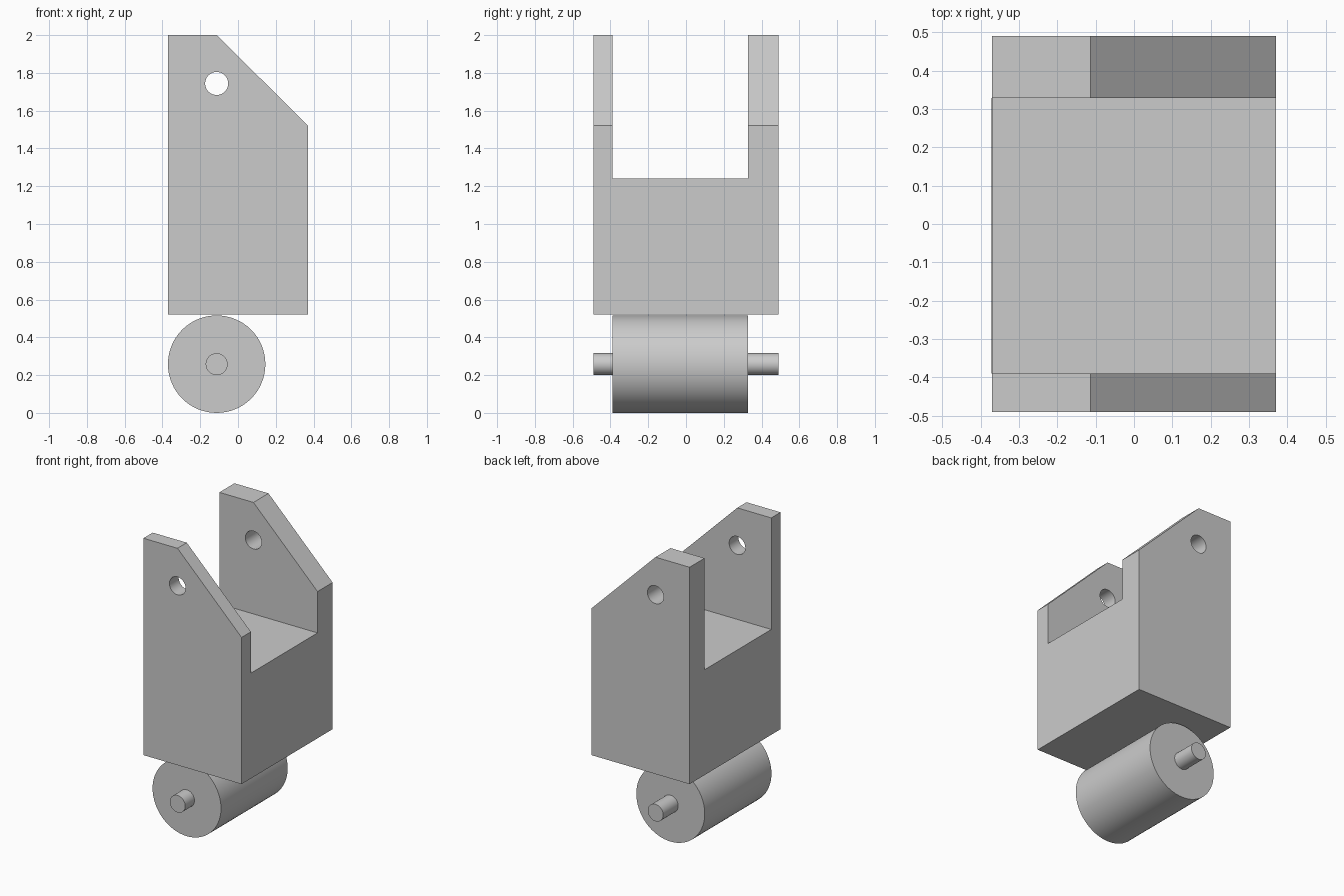
import bpy, bmesh
from math import radians, tau
from mathutils import Vector, Matrix

if "Cube" in bpy.data.objects:
    bpy.data.objects.remove(bpy.data.objects["Cube"])

AXLE_X = -0.113                 # shared x of hole and roller axis
Y0, Y1 = -0.49, 0.49            # outer sides
S0, S1 = -0.39, 0.328           # slot sides / roller ends


def finish(name, bm):
    bmesh.ops.recalc_face_normals(bm, faces=bm.faces)
    mesh = bpy.data.meshes.new(name)
    bm.to_mesh(mesh)
    bm.free()
    obj = bpy.data.objects.new(name, mesh)
    bpy.context.collection.objects.link(obj)
    return obj


def extrude_y(name, profile, y0, y1):
    """Solid from an (x, z) outline pushed along y."""
    bm = bmesh.new()
    face = bm.faces.new([bm.verts.new((x, y0, z)) for x, z in profile])
    new = bmesh.ops.extrude_face_region(bm, geom=[face])["geom"]
    bmesh.ops.translate(bm, vec=(0, y1 - y0, 0),
                        verts=[v for v in new if isinstance(v, bmesh.types.BMVert)])
    return finish(name, bm)


def lathe_y(name, profile, x, z, steps=64):
    """Solid from an (radius, y) outline turned about the y axis."""
    bm = bmesh.new()
    verts = [bm.verts.new((r, y, 0)) for r, y in profile]
    edges = [bm.edges.new(pair) for pair in zip(verts, verts[1:])]
    bmesh.ops.spin(bm, geom=verts + edges, cent=(0, 0, 0), axis=(0, 1, 0),
                   angle=tau, steps=steps, use_merge=True)
    bmesh.ops.remove_doubles(bm, verts=bm.verts, dist=1e-4)
    bmesh.ops.translate(bm, vec=(x, 0, z), verts=bm.verts)
    return finish(name, bm)


def activate(obj):
    bpy.ops.object.select_all(action='DESELECT')
    obj.select_set(True)
    bpy.context.view_layer.objects.active = obj


def cut(obj, cutter):
    mod = obj.modifiers.new("cut", 'BOOLEAN')
    mod.operation, mod.solver, mod.object = 'DIFFERENCE', 'EXACT', cutter
    activate(obj)
    bpy.ops.object.modifier_apply(modifier=mod.name)
    bpy.data.objects.remove(cutter)


# Fork block with sloped front edge on both cheeks
fork = extrude_y("fork_block", [(-0.37, 0.522), (0.37, 0.522), (0.37, 1.522),
                                (AXLE_X, 2.0), (-0.37, 2.0)], Y0, Y1)

# Slot between the cheeks, then the pin hole through both
cut(fork, extrude_y("slot_cutter", [(-0.6, 1.24), (0.6, 1.24), (0.6, 2.2), (-0.6, 2.2)],
                    S0, S1))
cut(fork, lathe_y("hole_cutter", [(0, -0.7), (0.061, -0.7), (0.061, 0.7), (0, 0.7)],
                  AXLE_X, 1.744))

# Roller with its two axle stubs, lying under the block
R, P = 0.258, 0.058
roller = lathe_y("roller", [(0, Y0), (P, Y0), (P, S0), (R, S0),
                            (R, S1), (P, S1), (P, Y1), (0, Y1)], AXLE_X, R)

for part in (fork, roller):
    activate(part)
    bpy.ops.object.shade_smooth_by_angle(angle=radians(30))
